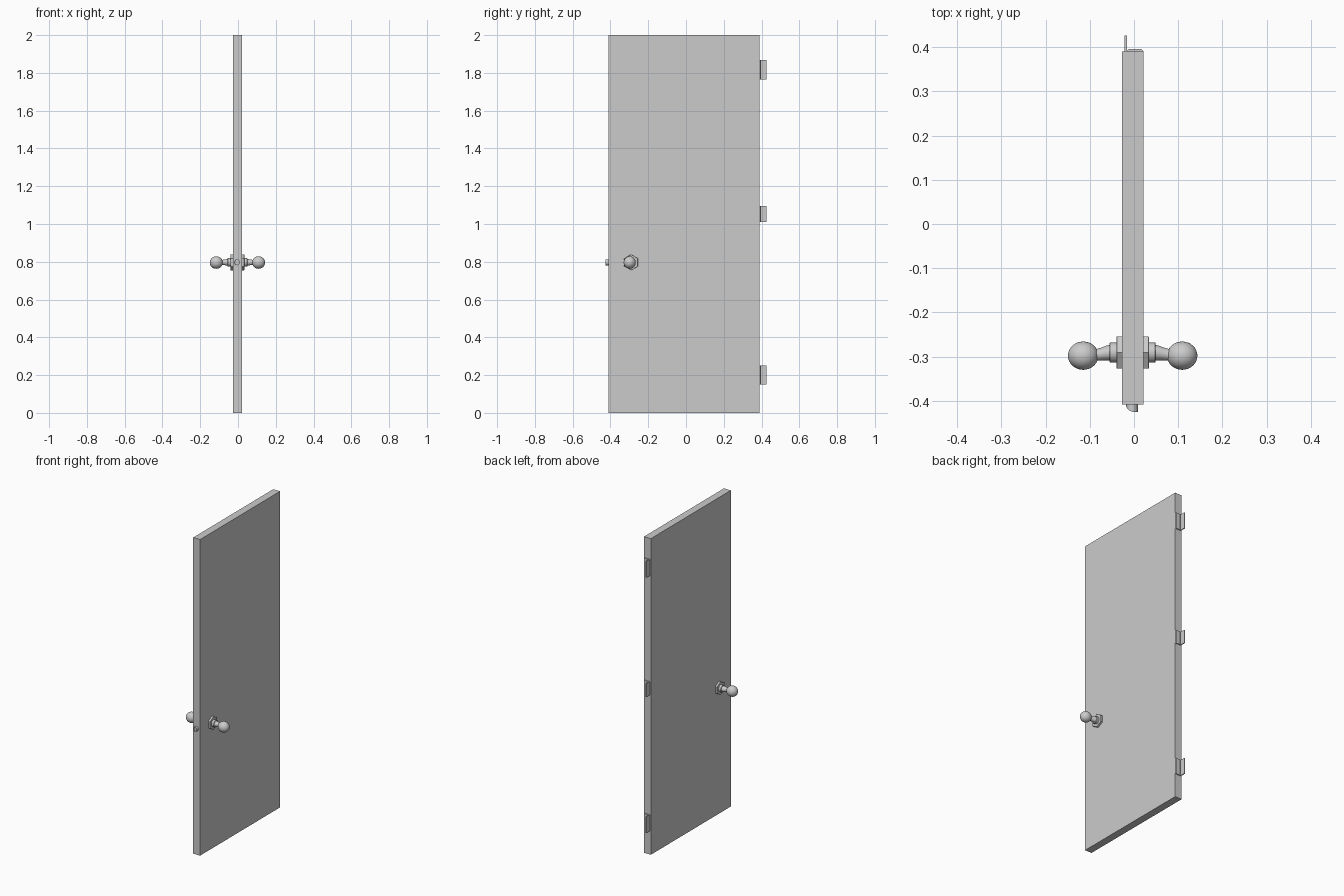
import bpy, bmesh, math
from mathutils import Vector

if "Cube" in bpy.data.objects:
    bpy.data.objects.remove(bpy.data.objects["Cube"])

XC = -0.003          # middle plane of the slab
KY, KZ = -0.291, 0.797   # knob axis


def finish(name, bm, smooth=None):
    bmesh.ops.recalc_face_normals(bm, faces=bm.faces)
    me = bpy.data.meshes.new(name)
    bm.to_mesh(me)
    bm.free()
    ob = bpy.data.objects.new(name, me)
    bpy.context.collection.objects.link(ob)
    if smooth:
        bpy.ops.object.select_all(action='DESELECT')
        ob.select_set(True)
        bpy.context.view_layer.objects.active = ob
        bpy.ops.object.shade_smooth_by_angle(angle=math.radians(smooth))
    return ob


def box(name, x0, x1, y0, y1, z0, z1):
    bm = bmesh.new()
    bmesh.ops.create_cube(bm, size=1)
    for v in bm.verts:
        v.co = ((x0 + x1) / 2 + v.co.x * (x1 - x0),
                (y0 + y1) / 2 + v.co.y * (y1 - y0),
                (z0 + z1) / 2 + v.co.z * (z1 - z0))
    return finish(name, bm)


def loft_x(name, stations, n, smooth=None):
    """Capped tube along x through (x, y, radius) stations, first vertex up."""
    bm = bmesh.new()
    rings = [[bm.verts.new((x, y + r * math.sin(2 * math.pi * i / n),
                            KZ + r * math.cos(2 * math.pi * i / n)))
              for i in range(n)] for x, y, r in stations]
    for a, b in zip(rings, rings[1:]):
        for i in range(n):
            j = (i + 1) % n
            bm.faces.new((a[i], a[j], b[j], b[i]))
    bm.faces.new(rings[0])
    bm.faces.new(rings[-1])
    return finish(name, bm, smooth)


def prism_z(name, pts, z0, z1):
    """Extrude an (x, y) outline upward."""
    bm = bmesh.new()
    f = bm.faces.new([bm.verts.new((x, y, z0)) for x, y in pts])
    up = bmesh.ops.extrude_face_region(bm, geom=[f])
    vs = [g for g in up['geom'] if isinstance(g, bmesh.types.BMVert)]
    bmesh.ops.translate(bm, verts=vs, vec=(0, 0, z1 - z0))
    return finish(name, bm)


# Door slab
box("door_slab", -0.027, 0.021, -0.409, 0.39, 0, 2)

# Knob set on each face: hexagonal rosette, round collar, bent neck, ball
for side, s in (("right", 1), ("left", -1)):
    def at(pts):
        return [(XC + s * d, y, r) for d, y, r in pts]
    loft_x("rosette_" + side, at([(0.022, KY, 0.042), (0.0355, KY, 0.042),
                                  (0.0365, KY, 0.041)]), 6)
    loft_x("collar_" + side, at([(0.034, KY, 0.0225), (0.051, KY, 0.0225),
                                 (0.052, KY, 0.0215)]), 32, 30)
    loft_x("neck_" + side, at([(0.049, KY, 0.018), (0.06, -0.292, 0.0165),
                               (0.07, -0.294, 0.0145), (0.08, -0.296, 0.0135),
                               (0.09, -0.297, 0.0135)]), 24, 30)
    bm = bmesh.new()
    bmesh.ops.create_uvsphere(bm, u_segments=32, v_segments=16, radius=1)
    for v in bm.verts:   # poles along x, slightly stretched ball
        v.co = Vector((XC + s * 0.112 + v.co.z * 0.0345,
                       -0.298 + v.co.x * 0.032, KZ - 0.001 + v.co.y * 0.033))
    finish("knob_ball_" + side, bm, 40)

# Latch bolt: round bolt whose end is a quarter-round ramp on the -x side
bm = bmesh.new()
cx, r, N = -0.0045, 0.0135, 24
for_ring = [(r * math.cos(2 * math.pi * i / N), r * 1.15 * math.sin(2 * math.pi * i / N))
            for i in range(N)]


def ramp(x):
    t = min(max((0.006 - x) / 0.0195, 0), 1)
    return -0.409 - 0.0165 * math.sqrt(max(0, 1 - t * t))


rings = [[bm.verts.new((cx + x, -0.40, KZ + z)) for x, z in for_ring]]
rings += [[bm.verts.new((cx + x * k, ramp(x * k), KZ + z * k)) for x, z in for_ring]
          for k in (1, 0.75, 0.5, 0.25)]
for a, b in zip(rings, rings[1:]):
    for i in range(N):
        j = (i + 1) % N
        bm.faces.new((a[i], a[j], b[j], b[i]))
tip = bm.verts.new((cx, ramp(0), KZ))
for i in range(N):
    bm.faces.new((rings[-1][i], rings[-1][(i + 1) % N], tip))
bm.faces.new(rings[0])
finish("latch_bolt", bm, 30)

# Hinges: chamfered leaf on the slab edge, thin leaf standing out
for k, (z0, z1) in enumerate(((0.15, 0.252), (1.01, 1.095), (1.765, 1.868))):
    prism_z("hinge_edge_leaf_%d" % k,
            [(-0.022, 0.388), (0.021, 0.388), (0.021, 0.391), (0.017, 0.396),
             (-0.011, 0.396), (-0.016, 0.392), (-0.022, 0.392)], z0, z1)
    box("hinge_frame_leaf_%d" % k, -0.022, -0.016, 0.389, 0.427, z0, z1)
